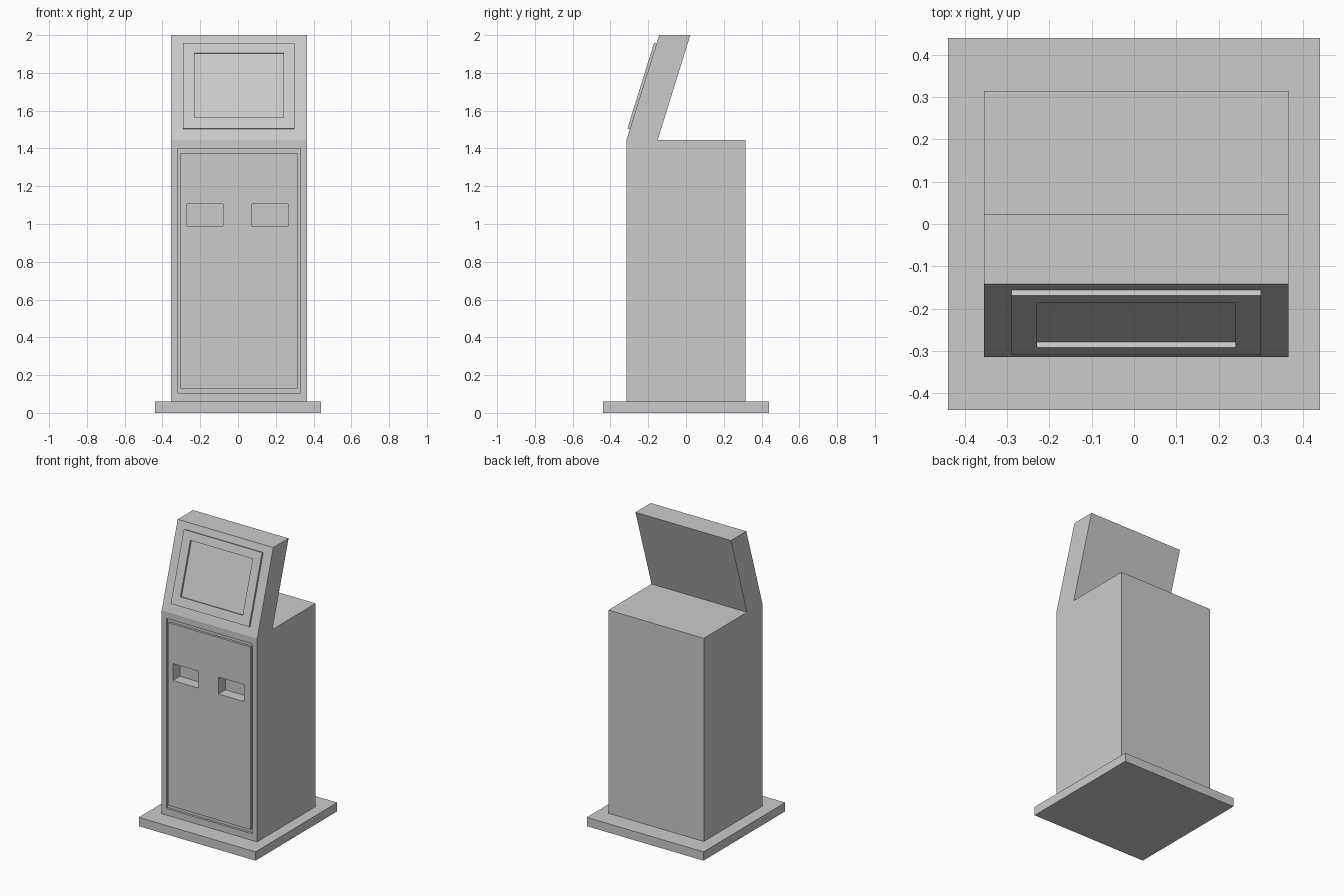
import bpy, bmesh, math
from mathutils import Matrix, Vector

if "Cube" in bpy.data.objects:
    bpy.data.objects.remove(bpy.data.objects["Cube"])

CX = 0.005  # the cabinet sits slightly right of the base centre


def finish(name, bm, matrix=None):
    if matrix:
        bm.transform(matrix)
    bmesh.ops.recalc_face_normals(bm, faces=bm.faces[:])
    mesh = bpy.data.meshes.new(name)
    bm.to_mesh(mesh)
    bm.free()
    obj = bpy.data.objects.new(name, mesh)
    bpy.context.collection.objects.link(obj)
    return obj


def box(name, lo, hi):
    bm = bmesh.new()
    bmesh.ops.create_cube(bm, size=1)
    lo, hi = Vector(lo), Vector(hi)
    for v in bm.verts:
        v.co = (lo + hi) / 2 + v.co * (hi - lo)
    return finish(name, bm)


def frame(name, outer, inner, d0, d1, matrix):
    """Rectangular ring; rectangles are (half width, low, high), depth d0..d1."""
    bm = bmesh.new()
    rings = []
    for w, lo, hi in (outer, inner):
        for d in (d0, d1):
            rings.append([bm.verts.new((x, v, d)) for x, v in
                          ((-w, lo), (w, lo), (w, hi), (-w, hi))])
    ob, of, ib, jf = rings
    for a, b in ((ob, of), (of, jf), (jf, ib), (ib, ob)):
        for i in range(4):
            j = (i + 1) % 4
            bm.faces.new((a[i], a[j], b[j], b[i]))
    return finish(name, bm, matrix)


def cut(target, cutter):
    mod = target.modifiers.new("cut", 'BOOLEAN')
    mod.operation = 'DIFFERENCE'
    mod.solver = 'EXACT'
    mod.object = cutter
    cutter.hide_render = True
    bpy.context.view_layer.objects.active = target
    bpy.ops.object.modifier_apply(modifier=mod.name)
    bpy.data.objects.remove(cutter)


# Base plate
box("base_plate", (-0.44, -0.44, 0), (0.44, 0.44, 0.06))

# Cabinet with leaning head, extruded from its side profile
profile = [(-0.315, 0.06), (0.315, 0.06), (0.315, 1.445), (-0.15, 1.445),
           (0.023, 2.0), (-0.142, 2.0), (-0.315, 1.445)]
bm = bmesh.new()
face = bm.faces.new([bm.verts.new((CX - 0.36, y, z)) for y, z in profile])
ext = bmesh.ops.extrude_face_region(bm, geom=[face])
bmesh.ops.translate(bm, vec=(0.72, 0, 0),
                    verts=[g for g in ext["geom"] if isinstance(g, bmesh.types.BMVert)])
cabinet = finish("cabinet", bm)

# Groove around the door
upright = Matrix.Translation((CX, -0.315, 0)) @ Matrix.Rotation(math.pi / 2, 4, 'X')
cut(cabinet, frame("door_groove", (0.325, 0.105, 1.40), (0.31, 0.13, 1.375),
                   -0.015, 0.02, upright))

# Two recessed trays in the door
for x in (-0.175, 0.17):
    cut(cabinet, box("tray_cutter", (x - 0.096, -0.4, 0.99), (x + 0.096, -0.24, 1.105)))

# Screen bezel lying on the leaning face
lean = math.atan2(0.173, 0.555)
slanted = Matrix.Translation((CX, -0.315, 1.445)) @ Matrix.Rotation(math.pi / 2 - lean, 4, 'X')
frame("screen_bezel", (0.295, 0.06, 0.534), (0.235, 0.119, 0.479), 0, 0.0135, slanted)
